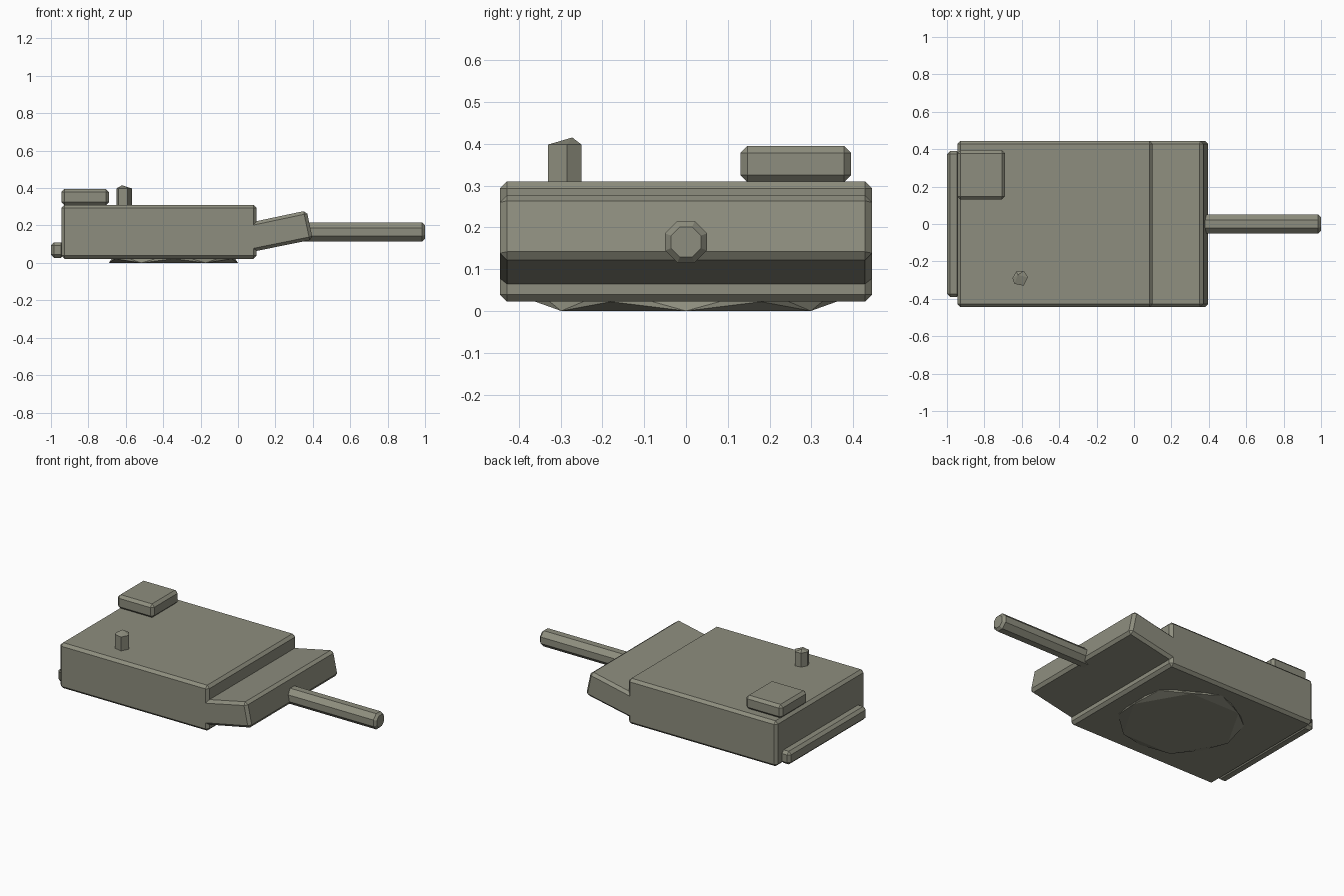
import bpy, bmesh
from math import cos, sin, radians

if "Cube" in bpy.data.objects:
    bpy.data.objects.remove(bpy.data.objects["Cube"])

paint = bpy.data.materials.new("olive_paint")
paint.diffuse_color = (0.27, 0.27, 0.21, 1)
paint.use_nodes = True
paint.node_tree.nodes["Principled BSDF"].inputs["Base Color"].default_value = paint.diffuse_color


def finish(name, bm, bevel=0):
    bmesh.ops.recalc_face_normals(bm, faces=bm.faces)
    mesh = bpy.data.meshes.new(name)
    bm.to_mesh(mesh)
    bm.free()
    mesh.materials.append(paint)
    ob = bpy.data.objects.new(name, mesh)
    bpy.context.collection.objects.link(ob)
    if bevel:
        mod = ob.modifiers.new("chamfer", 'BEVEL')
        mod.width = bevel
        mod.segments = 1
        mod.limit_method = 'ANGLE'
    return ob


def extrude_profile(name, pts, y0, y1, bevel=0):
    """Closed x/z outline extruded along y."""
    bm = bmesh.new()
    face = bm.faces.new([bm.verts.new((x, y0, z)) for x, z in pts])
    new = bmesh.ops.extrude_face_region(bm, geom=[face])["geom"]
    verts = [g for g in new if isinstance(g, bmesh.types.BMVert)]
    bmesh.ops.translate(bm, verts=verts, vec=(0, y1 - y0, 0))
    return finish(name, bm, bevel)


def box(name, x0, x1, y0, y1, z0, z1, bevel):
    return extrude_profile(name, [(x0, z0), (x1, z0), (x1, z1), (x0, z1)], y0, y1, bevel)


def hull(name, pts):
    bm = bmesh.new()
    for p in pts:
        bm.verts.new(p)
    res = bmesh.ops.convex_hull(bm, input=bm.verts)
    bmesh.ops.delete(bm, geom=[v for v in bm.verts if not v.link_faces], context='VERTS')
    bmesh.ops.dissolve_limit(bm, angle_limit=0.01, verts=bm.verts, edges=bm.edges)
    return finish(name, bm)


# Main turret body and rear bar
box("turret_body", -0.945, 0.10, -0.445, 0.445, 0.022, 0.31, 0.017)
box("rear_bar", -1.0, -0.93, -0.39, 0.39, 0.027, 0.11, 0.017)

# Wedge-shaped front block, tilted up
extrude_profile("gun_mantlet",
                [(0.06, 0.056), (0.40, 0.125), (0.367, 0.28), (0.06, 0.215)],
                -0.445, 0.445, 0.017)

# Octagonal barrel with chamfered muzzle
barrel = []
for x, r in ((0.34, 0.054), (0.985, 0.054), (1.0, 0.039)):
    for i in range(8):
        a = radians(22.5 + 45 * i)
        barrel.append((x, r * cos(a), 0.165 + r * sin(a)))
hull("gun_barrel", barrel)

# Faceted ring underneath: two staggered hexagons
ring = []
for z, r, off in ((0.0, 0.345, 0), (0.022, 0.36, 30), (0.05, 0.36, 30)):
    for i in range(6):
        a = radians(off + 60 * i)
        ring.append((-0.345 + r * cos(a), r * sin(a), z))
hull("turret_ring", ring)

# Roof hatch
box("roof_hatch", -0.945, -0.69, 0.13, 0.395, 0.308, 0.395, 0.017)

# Small periscope post with a slanted cap
outline = [(-0.65, -0.29), (-0.64, -0.32), (-0.59, -0.33), (-0.567, -0.285),
           (-0.59, -0.25), (-0.63, -0.255)]
hull("periscope", [(x, y, z) for x, y in outline for z in (0.30, 0.398)]
     + [(-0.62, -0.272, 0.415)])
